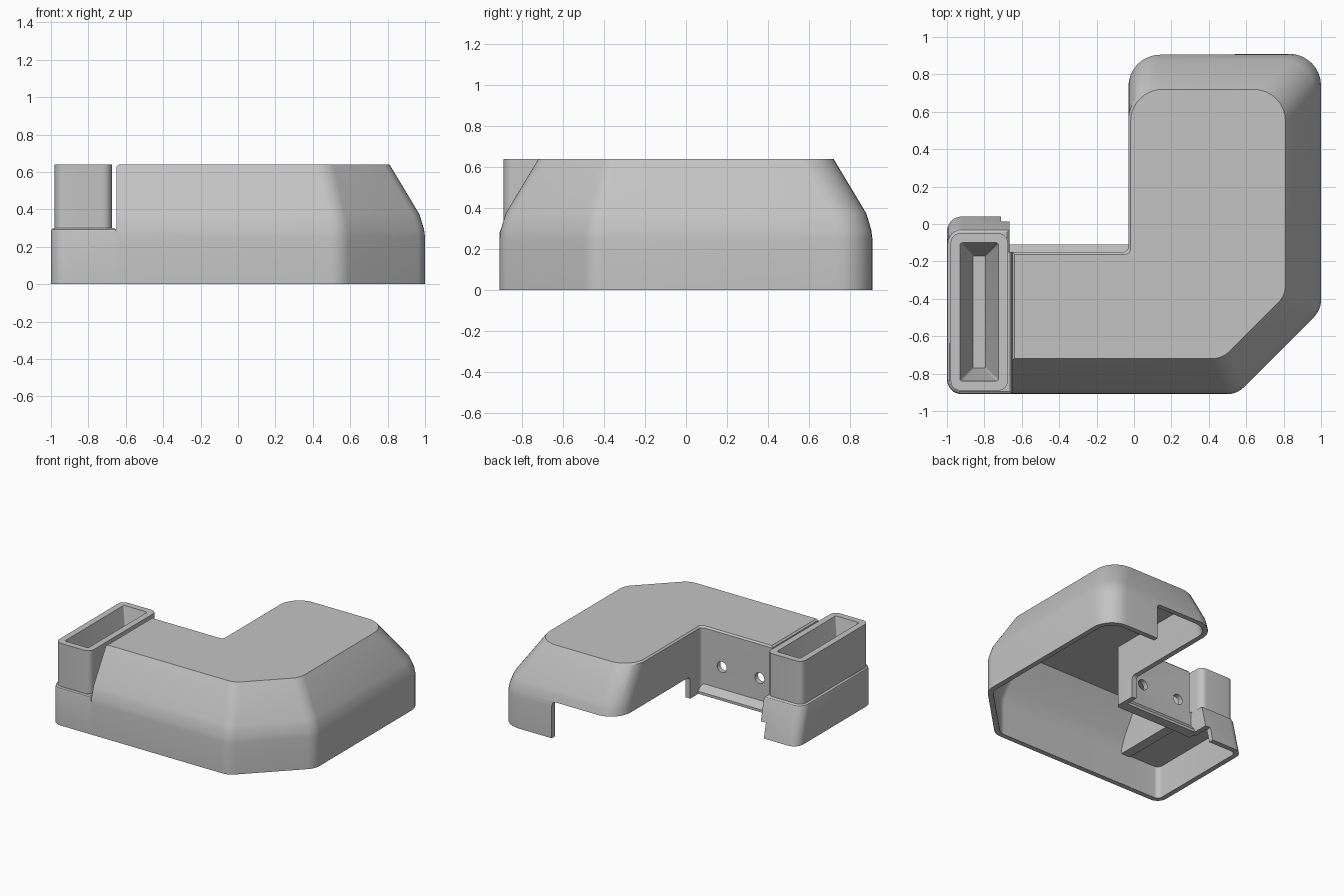
import bpy, bmesh, math
from mathutils import Vector, Matrix

if "Cube" in bpy.data.objects:
    bpy.data.objects.remove(bpy.data.objects["Cube"])

grey = bpy.data.materials.new("plain grey")
grey.use_nodes = True
grey.diffuse_color = (0.55, 0.55, 0.55, 1)
grey.node_tree.nodes["Principled BSDF"].inputs["Base Color"].default_value = (0.55, 0.55, 0.55, 1)

T = 0.04  # shell thickness


def add_object(name, bm):
    bmesh.ops.recalc_face_normals(bm, faces=bm.faces)
    mesh = bpy.data.meshes.new(name)
    bm.to_mesh(mesh)
    bm.free()
    mesh.materials.append(grey)
    obj = bpy.data.objects.new(name, mesh)
    bpy.context.collection.objects.link(obj)
    return obj


def round_corners(corners, steps=8):
    """Corners are (x, y, radius); a zero radius stays sharp."""
    out = []
    for i, (x, y, r) in enumerate(corners):
        p = Vector((x, y, 0))
        if r == 0:
            out.append(p)
            continue
        a = (Vector((*corners[i - 1][:2], 0)) - p).normalized()
        b = (Vector((*corners[(i + 1) % len(corners)][:2], 0)) - p).normalized()
        half = a.angle(b) / 2
        c = p + (a + b).normalized() * r / math.sin(half)
        tangent = r / math.tan(half)
        start = (p + a * tangent - c).normalized()
        end = (p + b * tangent - c).normalized()
        out += [c + start.slerp(end, k / steps) * r for k in range(steps + 1)]
    return out


def skin(name, levels):
    """Closed solid through a list of (corners, z), capped at both ends."""
    bm = bmesh.new()
    rings = [[bm.verts.new((p.x, p.y, z)) for p in round_corners(c)] for c, z in levels]
    for lo, hi in zip(rings, rings[1:]):
        for i in range(len(lo)):
            bm.faces.new((lo[i - 1], lo[i], hi[i], hi[i - 1]))
    bm.faces.new(rings[0])
    bm.faces.new(rings[-1])
    return add_object(name, bm)


def box(name, lo, hi, round_by=0):
    bm = bmesh.new()
    lo, hi = Vector(lo), Vector(hi)
    bmesh.ops.create_cube(bm, size=1, matrix=Matrix.Translation((lo + hi) / 2)
                          @ Matrix.Diagonal((*(hi - lo), 1)))
    if round_by:
        bmesh.ops.bevel(bm, geom=bm.edges[:], offset=round_by, segments=4,
                        profile=0.5, affect='EDGES')
    return add_object(name, bm)


def cut(obj, cutter):
    mod = obj.modifiers.new("cut", 'BOOLEAN')
    mod.operation = 'DIFFERENCE'
    mod.solver = 'EXACT'
    mod.object = cutter
    bpy.context.view_layer.objects.active = obj
    bpy.ops.object.modifier_apply(modifier=mod.name)


def cover_outline(d, e=0, thin=0):
    """Bent plan: d insets the sloped outer sides, e the upright inner sides."""
    def r(v):
        return max(v - thin, 0.02)
    return [(-0.03 + e, 0.91 - d, r(0.17)), (1 - d, 0.91 - d, r(0.17)),
            (1 - d, -0.46 + 0.414 * d, r(0.13)), (0.55 - 0.414 * d, -0.91 + d, r(0.13)),
            (-0.65 + e, -0.91 + d, 0), (-0.65 + e, -0.15 - e, 0),
            (-0.03 + e, -0.15 - e, 0.03)]


# Main hollow cover: inside from ceiling to rim, then outside up to the roof
inside = [(0.6, 0.211), (0.375, 0.076), (0.335, 0.062), (0.29, 0.045), (0.25, T), (0, T)]
outside = [(0, 0), (0.25, 0), (0.29, 0.005), (0.335, 0.018), (0.375, 0.031), (0.628, 0.183)]
cover = skin("cover",
             [(cover_outline(d, T, T), z) for z, d in inside]
             + [(cover_outline(d), z) for z, d in outside]
             + [(cover_outline(0.19, 0.012), 0.64)])


# Low end block with a leaning back wall
def block_outline(z, e=0):
    back = 0.04 - 0.233 * z - e
    r = 0.08 - e
    return [(-1 + e, -0.91 + e, r), (-0.65 - e, -0.91 + e, 0),
            (-0.65 - e, -0.15, 0), (-0.665 - e, -0.15, 0),
            (-0.665 - e, back, 0), (-1 + e, back, r)]


block = skin("end_block", [(block_outline(0.26, T), 0.26), (block_outline(0, T), 0),
                           (block_outline(0), 0), (block_outline(0.28), 0.28),
                           (block_outline(0.29, 0.004), 0.293),
                           (block_outline(0.3, 0.014), 0.3)])


# Open tray standing on the block, with tapering inner walls
def tray_outline(e, r):
    x0, x1, y0, y1 = -0.98 + e, -0.675 - e, -0.89 + e, -0.05 - e
    return [(x0, y0, r), (x1, y0, r), (x1, y1, r), (x0, y1, r)]


tray = skin("tray", [(tray_outline(0, 0.05), 0.295), (tray_outline(0, 0.05), 0.64),
                     (tray_outline(0.05, 0.012), 0.64), (tray_outline(0.12, 0.006), 0.34)])

# Sloped lip along the foot of the inner wall
bm = bmesh.new()
profile = [(-0.16, 0.115), (-0.11, 0.115), (-0.11, 0.135), (-0.15, 0.185), (-0.16, 0.185)]
start = bm.faces.new([bm.verts.new((-0.67, y, z)) for y, z in profile])
grown = bmesh.ops.extrude_face_region(bm, geom=[start], use_keep_orig=True)
bmesh.ops.translate(bm, vec=(0.64, 0, 0),
                    verts=[v for v in grown["geom"] if isinstance(v, bmesh.types.BMVert)])
lip = add_object("wall_lip", bm)

# Cutters: passage into the block, arm cutout, inner wall foot, screw holes
passage = box("passage_cutter", (-0.72, -0.868, -0.1), (-0.6, -0.195, 0.25))
arm_gap = box("arm_cutter", (-0.2, -0.01, -0.2), (0.54, 1.1, 0.29), 0.03)
wall_foot = box("foot_cutter", (-0.71, -0.197, -0.1), (0.02, 0.1, 0.115))
cutters = [passage, arm_gap, wall_foot]
for x in (-0.21, -0.54):
    bm = bmesh.new()
    bmesh.ops.create_cone(bm, cap_ends=True, segments=32, radius1=0.042, radius2=0.042,
                          depth=0.2, matrix=Matrix.Translation((x, -0.17, 0.36))
                          @ Matrix.Rotation(math.pi / 2, 4, 'X'))
    cutters.append(add_object("hole_cutter", bm))
for c in cutters:
    cut(cover, c)
for c in (passage, wall_foot):
    cut(block, c)
for c in cutters:
    bpy.data.objects.remove(c)

# Smooth rounded corners, crisp edges
for obj in (cover, block, tray, lip):
    bpy.ops.object.select_all(action='DESELECT')
    obj.select_set(True)
    bpy.context.view_layer.objects.active = obj
    bpy.ops.object.shade_smooth_by_angle(angle=math.radians(25))
